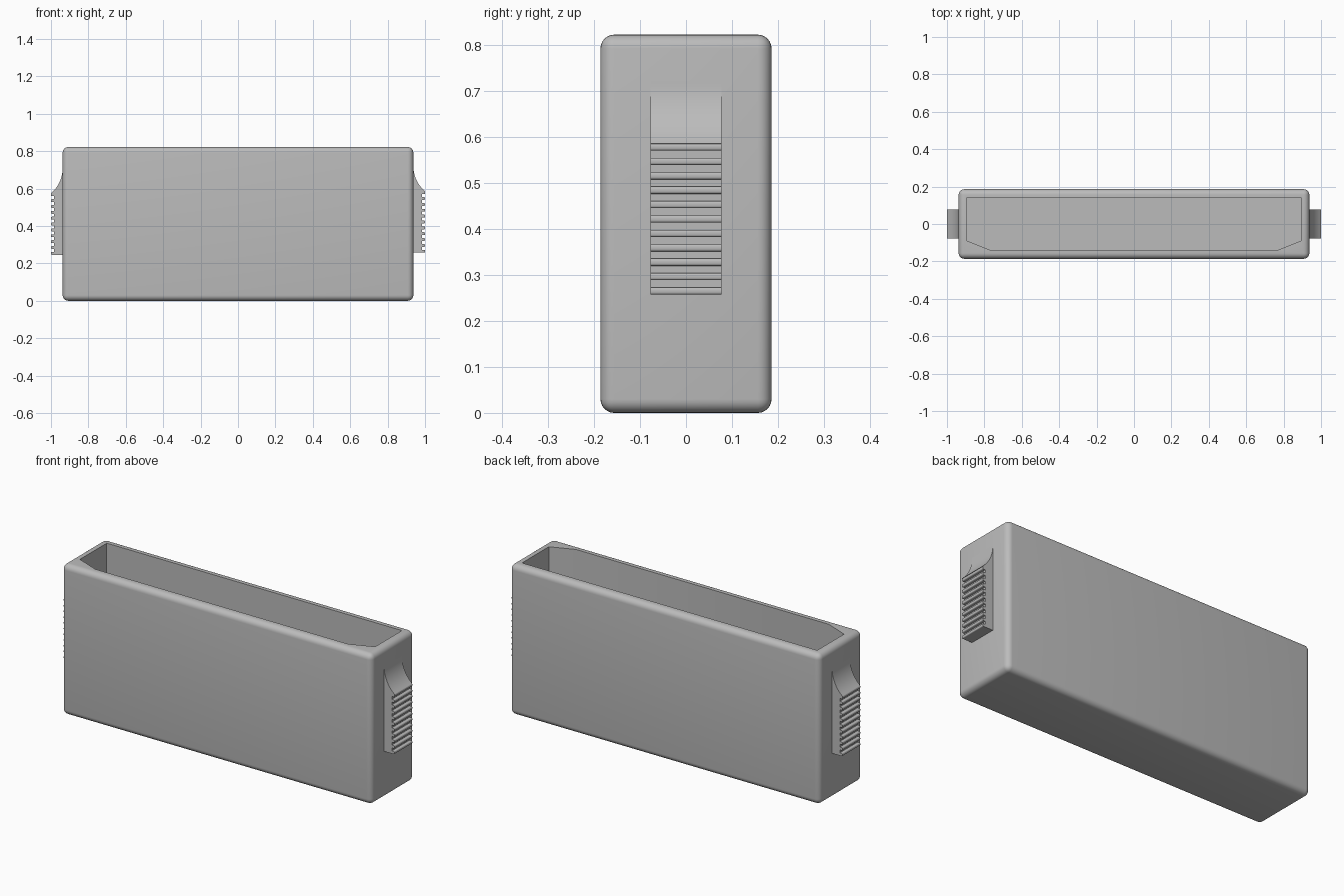
import bpy, bmesh, math
from mathutils import Vector

cube = bpy.data.objects.get("Cube")
if cube:
    bpy.data.objects.remove(cube, do_unlink=True)

grey = bpy.data.materials.new("plain grey")
grey.use_nodes = True
colour = (0.5, 0.5, 0.5, 1)
grey.diffuse_color = colour
grey.node_tree.nodes["Principled BSDF"].inputs["Base Color"].default_value = colour


def prism(name, outline, direction):
    """Extrude a closed outline of 3D points along a direction."""
    bm = bmesh.new()
    face = bm.faces.new([bm.verts.new(p) for p in outline])
    new = bmesh.ops.extrude_face_region(bm, geom=[face])["geom"]
    verts = [v for v in new if isinstance(v, bmesh.types.BMVert)]
    bmesh.ops.translate(bm, vec=Vector(direction), verts=verts)
    bmesh.ops.recalc_face_normals(bm, faces=bm.faces)
    mesh = bpy.data.meshes.new(name)
    bm.to_mesh(mesh)
    bm.free()
    mesh.materials.append(grey)
    obj = bpy.data.objects.new(name, mesh)
    bpy.context.collection.objects.link(obj)
    return obj


def smooth(obj, degrees):
    bpy.ops.object.select_all(action="DESELECT")
    obj.select_set(True)
    bpy.context.view_layer.objects.active = obj
    bpy.ops.object.shade_smooth_by_angle(angle=math.radians(degrees))


# Case: rounded box, hollowed from above
W, D, H, WALL = 0.9375, 0.186, 0.822, 0.045
case = prism("case", [(-W, -D, 0), (W, -D, 0), (W, D, 0), (-W, D, 0)], (0, 0, H))
bevel = case.modifiers.new("round_edges", "BEVEL")
bevel.width, bevel.segments = 0.03, 6

# Cavity with two chamfered front corners
X, Y = W - WALL, D - WALL
plan = [(-X, Y), (-X, -0.09), (-0.765, -Y), (0.765, -Y), (X, -0.09), (X, Y)]
cavity = prism("cavity_cutter", [(x, y, WALL) for x, y in plan], (0, 0, 1))
cut = case.modifiers.new("hollow", "BOOLEAN")
cut.object, cut.operation, cut.solver = cavity, "DIFFERENCE", "EXACT"

# Apply the modifiers and drop the cutter
depsgraph = bpy.context.evaluated_depsgraph_get()
solid = bpy.data.meshes.new_from_object(case.evaluated_get(depsgraph))
case.modifiers.clear()
case.data = solid
bpy.data.objects.remove(cavity, do_unlink=True)
smooth(case, 30)


# Side grips: rounded ribs below a concave thumb ramp
def grip(name, side, bottom):
    ribs, pitch, rib, depth, r = 11, 0.0313, 0.0155, 0.016, 0.005
    inner, outer = W - 0.01, 1.0
    pts = [(inner, bottom), (outer - depth, bottom)]
    for i in range(ribs):
        z = bottom + i * pitch
        pts.append((outer - depth, z))
        for corner, start in ((z + r, -90), (z + rib - r, 0)):
            for k in range(4):
                a = math.radians(start + 30 * k)
                pts.append((outer - r + r * math.cos(a), corner + r * math.sin(a)))
        if i < ribs - 1:
            pts.append((outer - depth, z + rib))
    pts.pop(1)
    # Ramp arc, meeting the wall at a tangent
    top = bottom + (ribs - 1) * pitch + rib
    pts[-1] = (outer, top)
    rise, run = 0.135, outer - W
    radius = (run ** 2 + rise ** 2) / (2 * run)
    sweep = math.asin(rise / radius)
    for k in range(1, 13):
        a = sweep * (1 - k / 12)
        pts.append((W + radius * (1 - math.cos(a)), top + rise - radius * math.sin(a)))
    pts.append((inner, top + rise))
    obj = prism(name, [(side * x, -0.077, z) for x, z in pts], (0, 0.154, 0))
    smooth(obj, 35)


grip("left_grip", 1, 0.257)
grip("right_grip", -1, 0.246)
